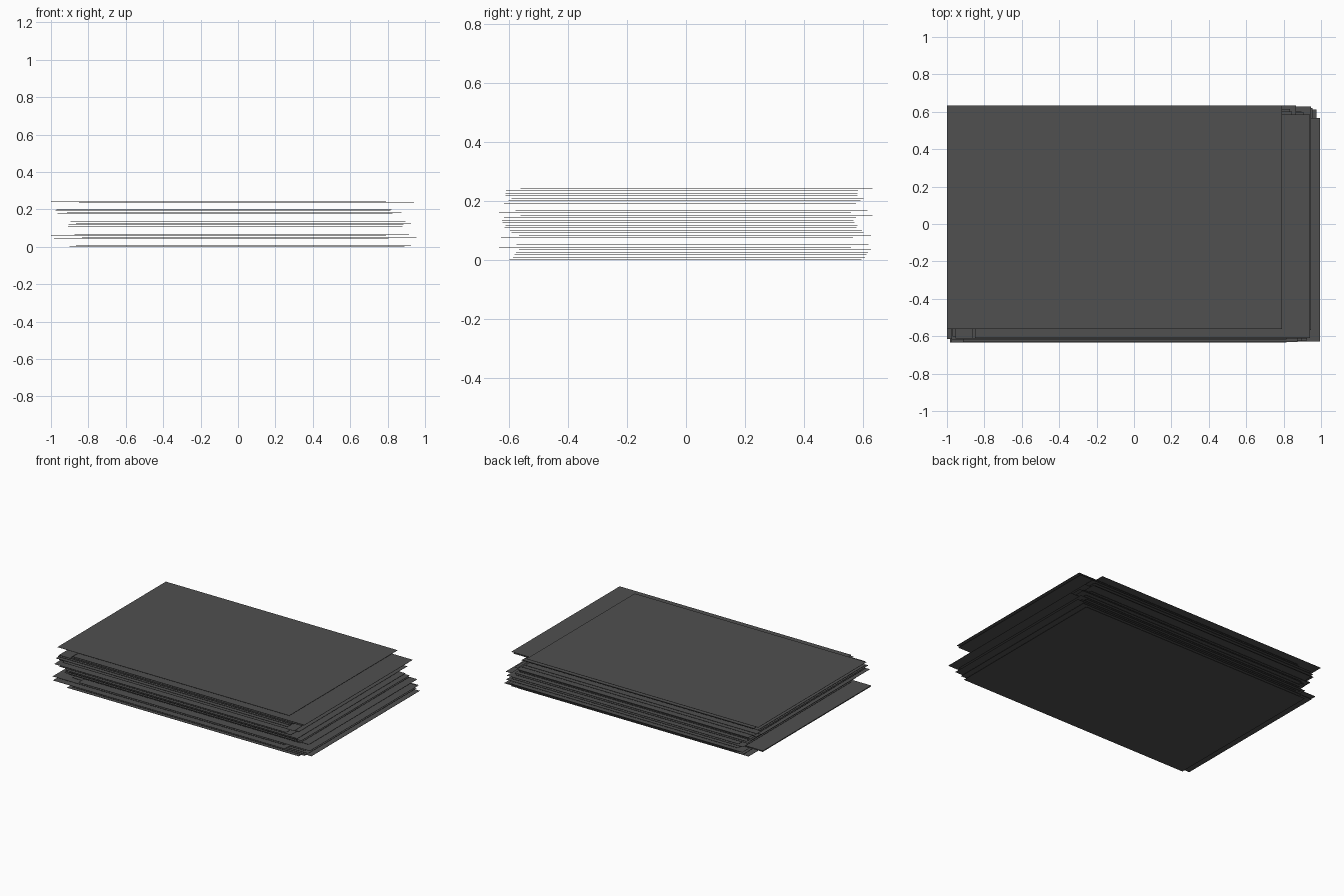
import bpy

if "Cube" in bpy.data.objects:
    bpy.data.objects.remove(bpy.data.objects["Cube"])

# Loose stack of thin sheets: one flat slab per sheet, each nudged sideways
WIDTH, DEPTH, THICK, TOP = 1.79, 1.195, 0.0015, 0.244

# (x, y) nudge of every sheet, from the top one down
NUDGES = [
    (-.105, .035), (.045, -.013), (.03, -.015), (-.06, -.015), (-.05, .005),
    (-.075, -.005), (-.08, -.02), (-.02, -.033), (-.07, 0), (-.06, .018),
    (-.08, -.037), (-.03, .035), (-.055, -.02), (0, -.028), (.03, -.025),
    (-.01, -.015), (-.015, -.018), (.01, 0), (0, .005), (.05, .03),
    (.1, -.03), (.02, .022), (-.105, -.018), (.06, .022), (-.09, -.037),
    (.02, .03), (.05, .02), (.08, .015), (.03, .01), (-.005, -.002),
]

# Shared slab mesh
bpy.ops.mesh.primitive_cube_add(size=1)
first = bpy.context.object
mesh = first.data
mesh.name = "sheet"
for v in mesh.vertices:
    v.co.x *= WIDTH
    v.co.y *= DEPTH
    v.co.z *= THICK

# Dark grey sheet colour
mat = bpy.data.materials.new("dark_grey")
mat.diffuse_color = (0.08, 0.08, 0.08, 1)
mat.use_nodes = True
mat.node_tree.nodes["Principled BSDF"].inputs["Base Color"].default_value = mat.diffuse_color
mesh.materials.append(mat)

# Sheets stacked from the top down to the ground
step = (TOP - THICK) / (len(NUDGES) - 1)
for i, (dx, dy) in enumerate(NUDGES):
    sheet = first
    if i:
        sheet = bpy.data.objects.new("sheet", mesh)
        bpy.context.collection.objects.link(sheet)
    sheet.name = f"sheet_{i + 1:02d}"
    sheet.location = (dx, dy, TOP - THICK / 2 - i * step)
